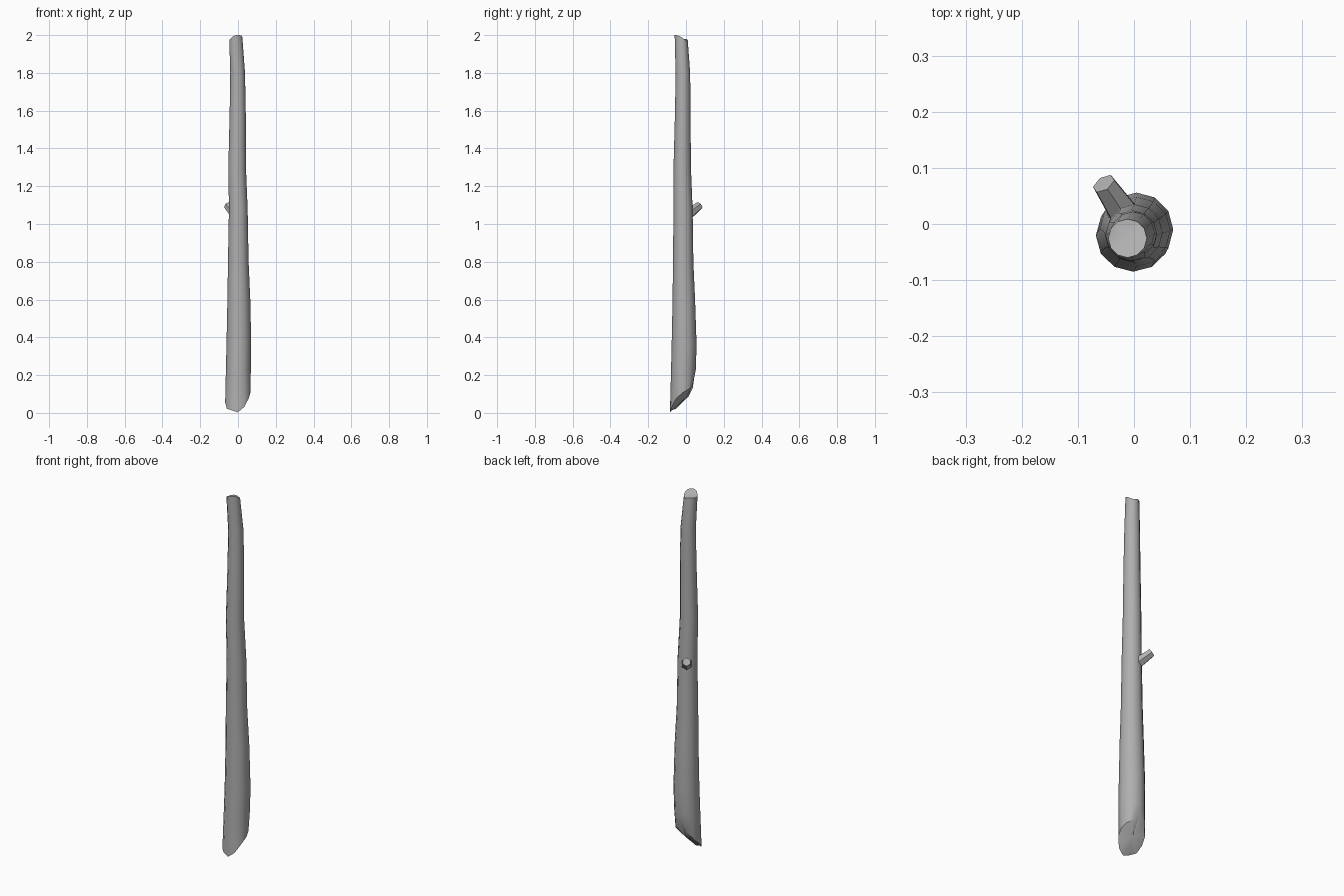
import bpy, bmesh, math
from mathutils import Vector

if "Cube" in bpy.data.objects:
    bpy.data.objects.remove(bpy.data.objects["Cube"])

SIDES = 12

# Dark grey bark
bark = bpy.data.materials.new("bark_grey")
bark.diffuse_color = (0.43, 0.43, 0.43, 1)
bark.use_nodes = True
bark.node_tree.nodes["Principled BSDF"].inputs["Base Color"].default_value = bark.diffuse_color


def finish(bm, name):
    bmesh.ops.recalc_face_normals(bm, faces=bm.faces)
    mesh = bpy.data.meshes.new(name)
    bm.to_mesh(mesh)
    bm.free()
    mesh.materials.append(bark)
    obj = bpy.data.objects.new(name, mesh)
    bpy.context.collection.objects.link(obj)
    bpy.ops.object.select_all(action='DESELECT')
    bpy.context.view_layer.objects.active = obj
    obj.select_set(True)
    bpy.ops.object.shade_smooth_by_angle(angle=math.radians(35))
    return obj


def bridge(bm, rings):
    for a, b in zip(rings, rings[1:]):
        n = len(a)
        for i in range(n):
            bm.faces.new((a[i], a[(i + 1) % n], b[(i + 1) % n], b[i]))


# Pole: height, then left/right and front/back limits of each ring
PROFILE = [
    (0.00, -0.068, 0.065, -0.085, 0.044),
    (0.23, -0.064, 0.068, -0.079, 0.052),
    (0.36, -0.061, 0.070, -0.076, 0.056),
    (0.60, -0.056, 0.065, -0.071, 0.048),
    (0.80, -0.053, 0.056, -0.069, 0.039),
    (1.08, -0.048, 0.051, -0.066, 0.035),
    (1.30, -0.051, 0.042, -0.066, 0.026),
    (1.60, -0.044, 0.041, -0.058, 0.024),
    (1.80, -0.041, 0.037, -0.055, 0.022),
    (2.00, -0.046, 0.023, -0.060, 0.009),
]
# Rim heights of the slanted cut ends, counter-clockwise from +x
FOOT_CUT = [0.105, 0.125, 0.145, 0.190, 0.130, 0.085, 0.055, 0.022, 0.014, 0.003, 0.03, 0.075]
TOP_CUT = [1.99, 1.978, 1.97, 1.976, 1.978, 1.977, 1.974, 1.978, 1.992, 2.0, 2.0, 1.998]

bm = bmesh.new()
rings = []
for k, (z, x0, x1, y0, y1) in enumerate(PROFILE):
    ring = []
    for i in range(SIDES):
        a = math.tau * i / SIDES
        h = FOOT_CUT[i] if k == 0 else TOP_CUT[i] if k == len(PROFILE) - 1 else z
        ring.append(bm.verts.new(((x0 + x1) / 2 + (x1 - x0) / 2 * math.cos(a),
                                  (y0 + y1) / 2 + (y1 - y0) / 2 * math.sin(a), h)))
    rings.append(ring)
bridge(bm, rings)
# Cut faces at both ends
for ring, centre in ((rings[0], (0.005, 0.0, 0.082)), (rings[-1], (-0.012, -0.026, 1.983))):
    c = bm.verts.new(centre)
    for i in range(SIDES):
        bm.faces.new((ring[i], ring[(i + 1) % SIDES], c))
finish(bm, "pole")

# Broken twig stub
bm = bmesh.new()
start, tip = Vector((-0.012, 0.010, 1.05)), Vector((-0.054, 0.072, 1.098))
turn = (tip - start).to_track_quat('Z', 'Y')
rings = []
for p, r in ((start, 0.030), (tip, 0.022)):
    ring = []
    for i in range(6):
        a = math.tau * (i + 0.5) / 6
        ring.append(bm.verts.new(p + turn @ Vector((r * math.cos(a), r * math.sin(a), 0))))
    rings.append(ring)
bridge(bm, rings)
bm.faces.new(rings[0])
bm.faces.new(rings[1])
finish(bm, "twig_stub")
